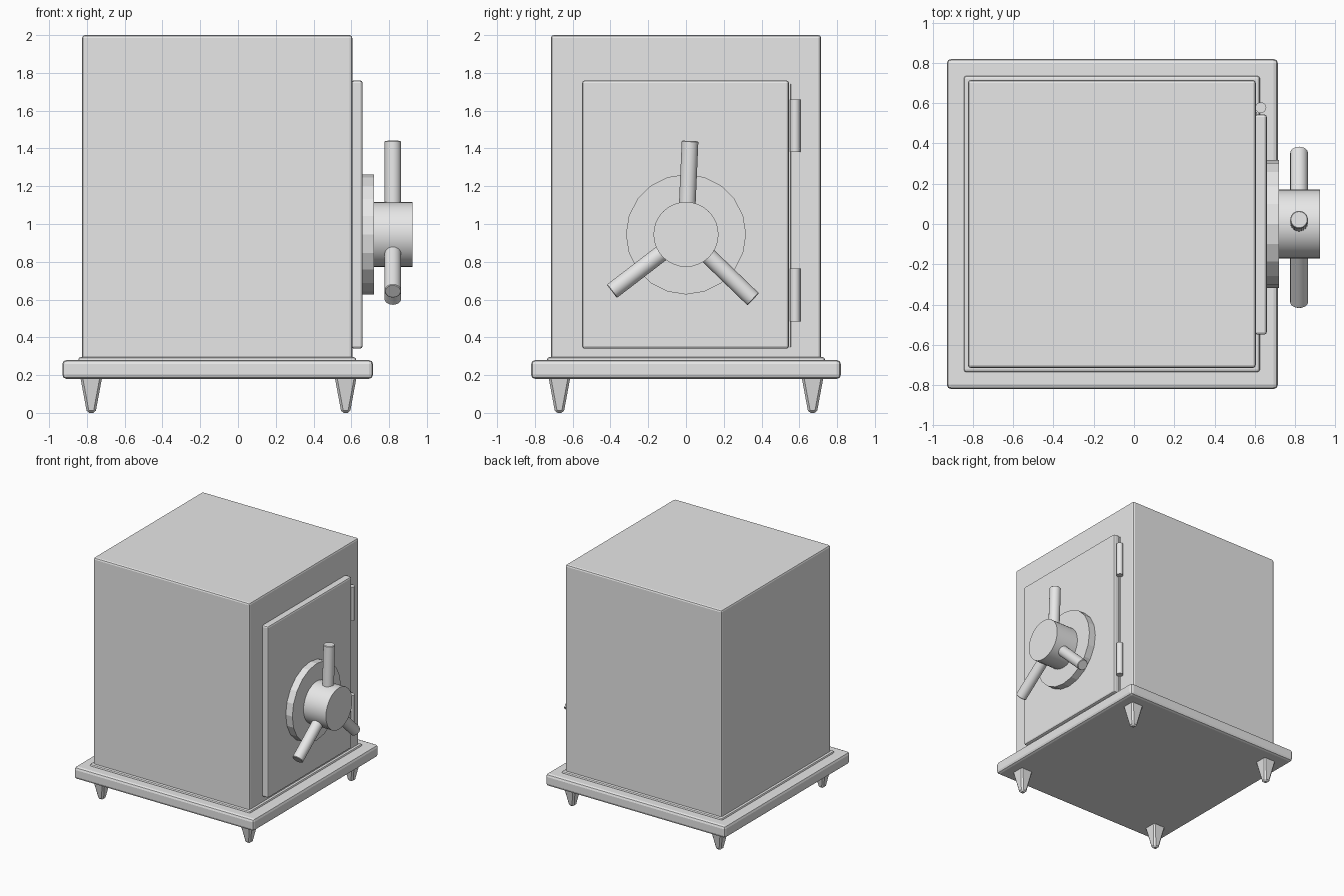
import bpy, math
from mathutils import Vector

cube = bpy.data.objects.get("Cube")
if cube:
    bpy.data.objects.remove(cube, do_unlink=True)

# Single grey metal
grey = bpy.data.materials.new("grey metal")
grey.use_nodes = True
COLOR = (0.8, 0.8, 0.8, 1)
grey.diffuse_color = COLOR
grey.node_tree.nodes["Principled BSDF"].inputs["Base Color"].default_value = COLOR


def finish(name, bevel=0, segments=1):
    ob = bpy.context.object
    ob.name = name
    ob.data.materials.clear()
    ob.data.materials.append(grey)
    if bevel:
        mod = ob.modifiers.new("Bevel", "BEVEL")
        mod.width = bevel
        mod.segments = segments
        mod.limit_method = "ANGLE"
    return ob


def box(name, low, high, bevel, segments=2):
    low, high = Vector(low), Vector(high)
    bpy.ops.mesh.primitive_cube_add(size=1, location=(low + high) / 2)
    bpy.context.object.scale = high - low
    bpy.ops.object.transform_apply(location=False, rotation=False, scale=True)
    return finish(name, bevel, segments)


def rod(name, start, end, radius, sides=32, bevel=0, smooth=True):
    start, end = Vector(start), Vector(end)
    axis = end - start
    bpy.ops.mesh.primitive_cylinder_add(vertices=sides, radius=radius, depth=axis.length,
                                        location=(start + end) / 2,
                                        rotation=axis.to_track_quat("Z", "Y").to_euler())
    if smooth:
        bpy.ops.object.shade_smooth_by_angle(angle=math.radians(30))
    return finish(name, bevel)


# Cabinet, plinth and the low step between them
box("cabinet", (-0.825, -0.715, 0.27), (0.605, 0.715, 2.0), 0.015)
box("plinth_step", (-0.845, -0.735, 0.26), (0.625, 0.735, 0.295), 0.012)
box("plinth", (-0.93, -0.82, 0.18), (0.715, 0.82, 0.28), 0.022)

# Tapered feet with chamfered corners
for x, side in ((-0.777, "back"), (0.57, "door")):
    for y, hand in ((-0.67, "right"), (0.67, "left")):
        bpy.ops.mesh.primitive_cone_add(vertices=4, radius1=0.032, radius2=0.082,
                                        depth=0.19, location=(x, y, 0.095))
        foot = bpy.context.object
        foot.rotation_euler.z = math.pi / 4
        finish(f"foot_{side}_{hand}", 0.012)

# Door with a thin backing plate and two hinges
box("door_backing", (0.59, -0.54, 0.345), (0.612, 0.556, 1.745), 0.006)
box("door", (0.60, -0.55, 0.34), (0.66, 0.545, 1.76), 0.014)
for label, z in (("upper", 1.38), ("lower", 0.485)):
    rod(f"hinge_{label}", (0.63, 0.578, z), (0.63, 0.578, z + 0.28), 0.027, 16)

# Round plate, hub and three-spoke handle
HUB_Z = 0.945
rod("handle_plate", (0.65, 0, HUB_Z), (0.72, 0, HUB_Z), 0.318, 20, smooth=False)
rod("handle_hub", (0.71, 0, HUB_Z), (0.925, 0, HUB_Z), 0.172)
for i, degrees in enumerate((87.5, 217.5, 316)):
    a = math.radians(degrees)
    tip = (0.82, 0.495 * math.cos(a), HUB_Z + 0.495 * math.sin(a))
    rod(f"handle_spoke_{i + 1}", (0.82, 0, HUB_Z), tip, 0.044, 24, 0.004)
